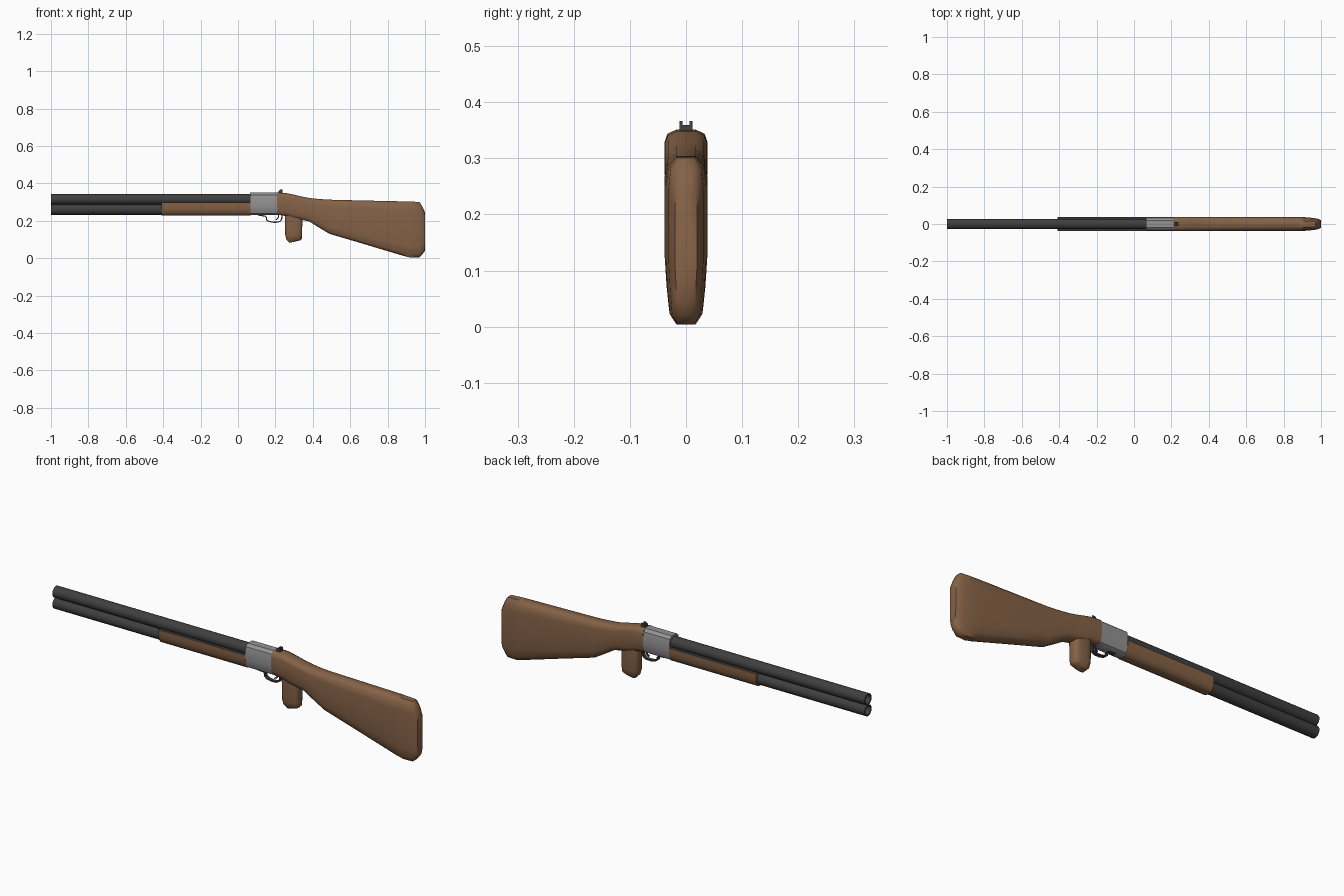
import bpy, bmesh, math
from mathutils import Vector

if "Cube" in bpy.data.objects:
    bpy.data.objects.remove(bpy.data.objects["Cube"])


def material(name, rgb):
    m = bpy.data.materials.new(name)
    m.diffuse_color = (*rgb, 1)
    m.use_nodes = True
    m.node_tree.nodes["Principled BSDF"].inputs["Base Color"].default_value = m.diffuse_color
    return m


WOOD = material("walnut wood", (0.235, 0.122, 0.062))
DARK = material("dark steel", (0.05, 0.05, 0.05))
SILVER = material("grey steel", (0.29, 0.29, 0.29))


def loft(name, rings, mat, closed=False, angle=35):
    """Skin a list of equal-length point rings; cap the ends unless closed."""
    bm = bmesh.new()
    vs = [[bm.verts.new(p) for p in r] for r in rings]
    n = len(rings[0])
    last = len(rings) if closed else len(rings) - 1
    for i in range(last):
        a, b = vs[i], vs[(i + 1) % len(rings)]
        for j in range(n):
            k = (j + 1) % n
            bm.faces.new((a[j], a[k], b[k], b[j]))
    if not closed:
        bm.faces.new(vs[0])
        bm.faces.new(vs[-1])
    bmesh.ops.recalc_face_normals(bm, faces=bm.faces)
    me = bpy.data.meshes.new(name)
    bm.to_mesh(me)
    bm.free()
    me.materials.append(mat)
    ob = bpy.data.objects.new(name, me)
    bpy.context.collection.objects.link(ob)
    bpy.ops.object.select_all(action='DESELECT')
    ob.select_set(True)
    bpy.context.view_layer.objects.active = ob
    bpy.ops.object.shade_smooth_by_angle(angle=math.radians(angle))
    return ob


def section(x, zb, zt, w, half):
    """Mirrored cross-section from (width, height) fractions, bottom to top."""
    right = [(x, w * a, zb + (zt - zb) * b) for a, b in half]
    return right + [(px, -py, pz) for px, py, pz in reversed(right)]


def circle(x, z, r, n=20):
    return [(x, r * math.cos(2 * math.pi * i / n), z + r * math.sin(2 * math.pi * i / n))
            for i in range(n)]


# Two stacked barrels with hollow muzzles
for name, z, x1 in (("upper_barrel", 0.315, 0.10), ("lower_barrel", 0.260, 0.10)):
    loft(name, [circle(x1, z, 0.028), circle(-1, z, 0.028), circle(-1, z, 0.022),
                circle(-0.8, z, 0.022)], DARK)

# Wooden fore-end, dark along its upper ledge
half = [(0.3, 0), (0.6, 0.06), (0.85, 0.25), (0.98, 0.5), (1, 0.75), (1, 1)]
fore = loft("fore_end", [section(x, 0.228, 0.298, 0.038, half) for x in (-0.41, 0.066)], WOOD)
fore.data.materials.append(DARK)
for p in fore.data.polygons:
    if p.normal.z > 0.9:
        p.material_index = 1

# Receiver
half = [(0.4, 0), (0.75, 0.07), (0.95, 0.24), (1, 0.4), (1, 0.72), (0.87, 0.9), (0.47, 1)]
loft("receiver", [section(x, 0.23, 0.351, 0.0375, half) for x in (0.065, 0.21)], SILVER)

# Shoulder stock
half = [(0.47, 0), (0.8, 0.06), (0.91, 0.2), (1, 0.38), (1, 0.82), (0.87, 0.94), (0.47, 1)]
profile = [(0.209, 0.233, 0.351, 0.038), (0.26, 0.225, 0.348, 0.038), (0.30, 0.212, 0.340, 0.037),
           (0.345, 0.204, 0.329, 0.037), (0.38, 0.197, 0.322, 0.037), (0.43, 0.166, 0.317, 0.037),
           (0.49, 0.130, 0.313, 0.037), (0.65, 0.083, 0.309, 0.038), (0.88, 0.014, 0.304, 0.038),
           (0.92, 0.004, 0.303, 0.036), (0.97, 0.004, 0.301, 0.031), (0.985, 0.02, 0.277, 0.027),
           (1.0, 0.04, 0.245, 0.02)]
loft("stock", [section(*s, half) for s in profile], WOOD, angle=50)

# Pistol grip, rounded in plan
grip = []
for z, x0, x1, w, lift in ((0.27, 0.25, 0.345, 0.030, 0), (0.21, 0.25, 0.345, 0.030, 0),
                           (0.125, 0.252, 0.343, 0.030, 0), (0.100, 0.258, 0.342, 0.026, 0.004),
                           (0.082, 0.275, 0.335, 0.016, 0.014)):
    ring = []
    for i in range(16):
        t = 2 * math.pi * (i + 0.5) / 16
        c, s = math.cos(t), math.sin(t)
        c, s = math.copysign(abs(c) ** 0.6, c), math.copysign(abs(s) ** 0.6, s)
        ring.append(((x0 + x1) / 2 + c * (x1 - x0) / 2, s * w, z + lift * (c + 1) / 2))
    grip.append(ring)
loft("pistol_grip", grip, WOOD, angle=50)


def strip(name, path, thick, w, mat):
    """Flat strip of metal following an x-z path."""
    rings = []
    for i, (x, z) in enumerate(path):
        a, b = path[max(i - 1, 0)], path[min(i + 1, len(path) - 1)]
        d = Vector((b[0] - a[0], b[1] - a[1])).normalized() * thick / 2
        nx, nz = -d.y, d.x
        rings.append([(x + nx, -w, z + nz), (x + nx, w, z + nz),
                      (x - nx, w, z - nz), (x - nx, -w, z - nz)])
    return loft(name, rings, mat)


# Trigger guard and trigger
strip("trigger_guard", [(0.11, 0.229), (0.145, 0.226), (0.152, 0.218), (0.153, 0.205),
                        (0.165, 0.197), (0.19, 0.192), (0.215, 0.193), (0.229, 0.200),
                        (0.234, 0.212), (0.235, 0.235)], 0.006, 0.009, DARK)
strip("trigger", [(0.215, 0.24), (0.217, 0.222), (0.212, 0.212), (0.202, 0.206)], 0.006, 0.004, DARK)

# Notched rear sight
outline = [(-0.012, 0.343), (0.012, 0.343), (0.012, 0.367), (0.006, 0.367),
           (0.006, 0.359), (-0.006, 0.359), (-0.006, 0.367), (-0.012, 0.367)]
loft("rear_sight", [[(x, y, z - (drop if z > 0.358 else 0)) for y, z in outline]
                    for x, drop in ((0.216, 0.008), (0.226, 0), (0.238, 0))], DARK)
